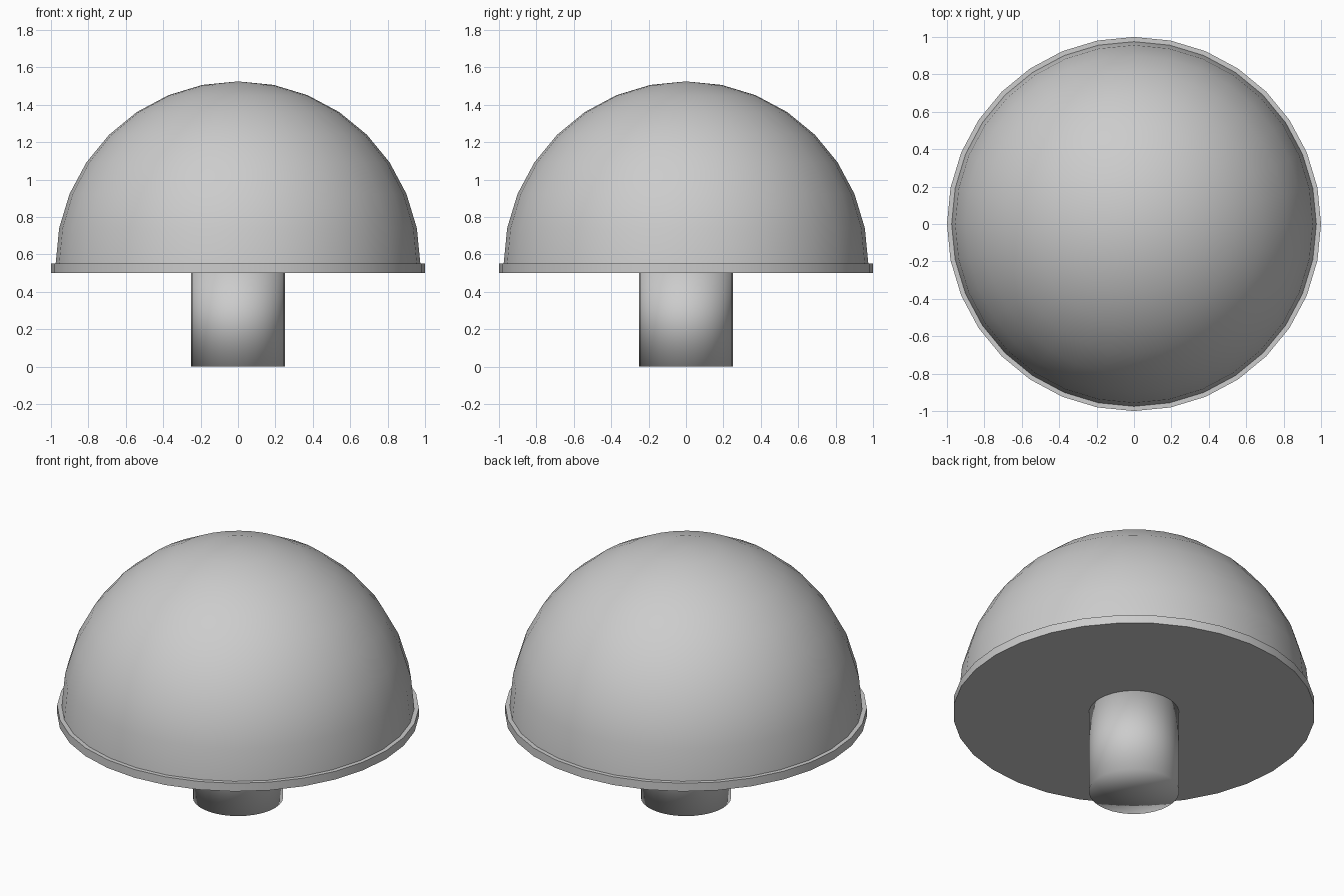
import bpy
import bmesh
import math
from mathutils import Vector

SEGMENTS = 32

cube = bpy.data.objects.get("Cube")
if cube:
    bpy.data.objects.remove(cube, do_unlink=True)

grey = bpy.data.materials.new("plain grey")
grey.use_nodes = True
colour = (0.604, 0.604, 0.604, 1)
grey.diffuse_color = colour
grey.node_tree.nodes["Principled BSDF"].inputs["Base Color"].default_value = colour


def lathe(name, profile, sharp_angle=None):
    """Spin a (radius, height) profile around the z axis."""
    bm = bmesh.new()
    verts = [bm.verts.new((r, 0, z)) for r, z in profile]
    edges = [bm.edges.new(pair) for pair in zip(verts, verts[1:])]
    bmesh.ops.spin(bm, geom=verts + edges, cent=Vector(), axis=Vector((0, 0, 1)),
                   angle=math.tau, steps=SEGMENTS, use_duplicate=False)
    bmesh.ops.remove_doubles(bm, verts=bm.verts, dist=0.0001)
    bmesh.ops.recalc_face_normals(bm, faces=bm.faces)
    for face in bm.faces:
        face.smooth = True
    if sharp_angle:
        for edge in bm.edges:
            edge.smooth = edge.calc_face_angle(0) < sharp_angle
    mesh = bpy.data.meshes.new(name)
    bm.to_mesh(mesh)
    bm.free()
    mesh.materials.append(grey)
    obj = bpy.data.objects.new(name, mesh)
    bpy.context.collection.objects.link(obj)
    return obj


# Stem: its end is shaded smoothly into its wall
lathe("stem", [(0, 0), (0.25, 0), (0.25, 0.5), (0, 0.5)])

# Thin disc under the dome
lathe("rim_disc", [(0, 0.5), (1, 0.5), (1, 0.55), (0, 0.55)], math.radians(40))

# Hemisphere cap with a flat underside resting on the disc
radius, base, rings = 0.975, 0.55, 8
arc = [(radius * math.cos(a), base + radius * math.sin(a))
       for a in (i * math.pi / 2 / rings for i in range(rings))]
lathe("dome", [(0, base)] + arc + [(0, base + radius)], math.radians(40))
